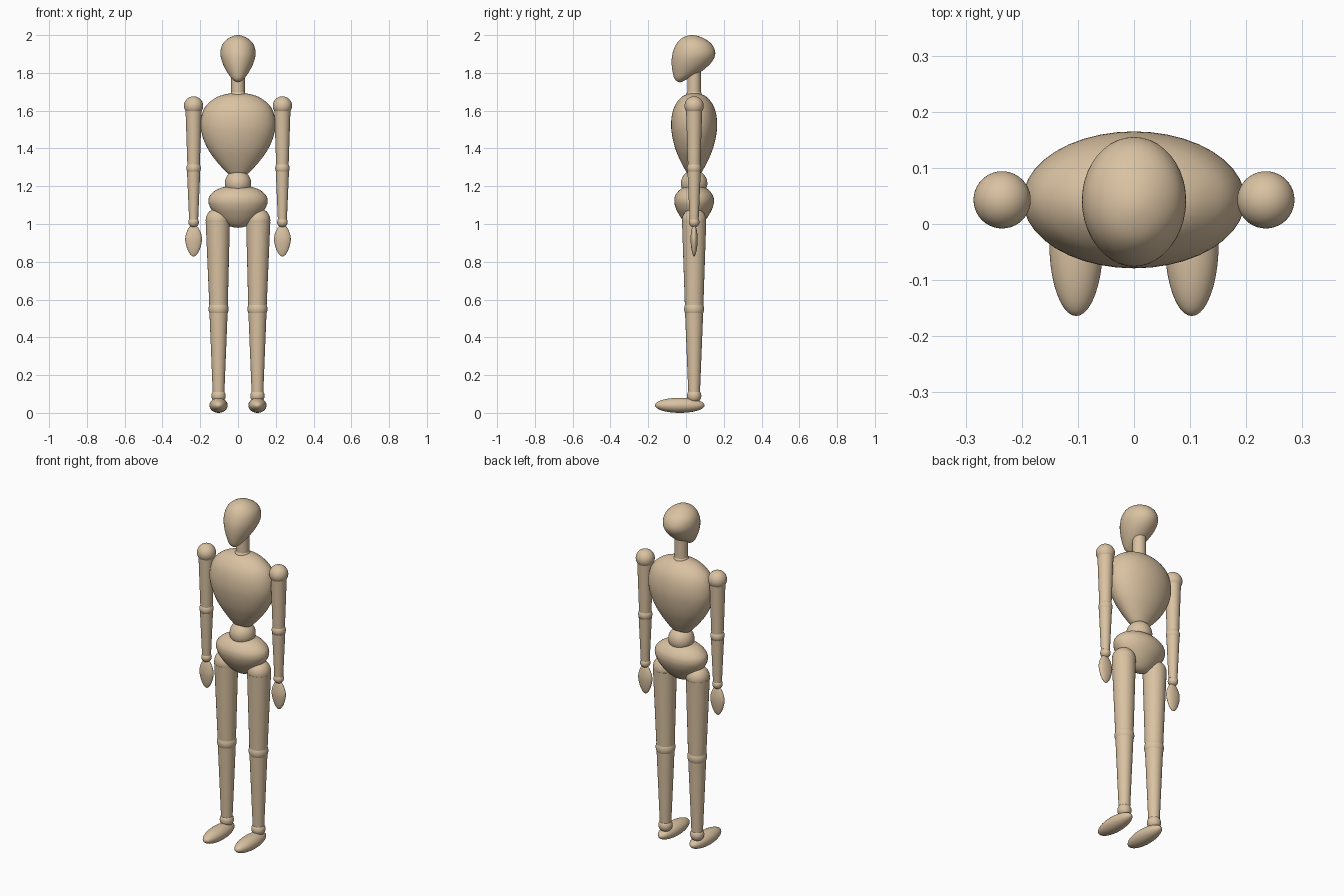
import bpy, bmesh, math

if "Cube" in bpy.data.objects:
    bpy.data.objects.remove(bpy.data.objects["Cube"])

wood = bpy.data.materials.new("pale_wood")
wood.diffuse_color = (0.70, 0.54, 0.36, 1)
wood.use_nodes = True
wood.node_tree.nodes["Principled BSDF"].inputs["Base Color"].default_value = wood.diffuse_color
CY = 0.043   # body axis in y
SEG = 40


def smooth_rings(pts, steps=5):
    """Catmull-Rom through (z, rx, ry, y); closed tips mirror past the pole."""
    def beyond(end, inner):
        if end[1] == 0:
            return (inner[0], -inner[1], -inner[2], 2 * end[3] - inner[3])
        return tuple(2 * a - b for a, b in zip(end, inner))
    p = [beyond(pts[0], pts[1])] + list(pts) + [beyond(pts[-1], pts[-2])]
    out = []
    for i in range(1, len(p) - 2):
        for s in range(steps):
            t = s / steps
            out.append(tuple(
                0.5 * (2 * b + (c - a) * t + (2 * a - 5 * b + 4 * c - d) * t * t
                       + (3 * b - a - 3 * c + d) * t ** 3)
                for a, b, c, d in zip(*p[i - 1:i + 3])))
    return out + [pts[-1]]


def loft(name, rings, x0=0.0, x1=None):
    """Skin stacked ellipses, with the centre drifting from x0 to x1."""
    x1 = x0 if x1 is None else x1
    bm = bmesh.new()
    za, zb = rings[0][0], rings[-1][0]
    loops = []
    for z, rx, ry, y in rings:
        cx = x0 + (x1 - x0) * (z - za) / (zb - za)
        if abs(rx) < 1e-6:
            loops.append([bm.verts.new((cx, y, z))])
        else:
            loops.append([bm.verts.new((cx + rx * math.cos(a), y + ry * math.sin(a), z))
                          for a in (2 * math.pi * k / SEG for k in range(SEG))])
    for lo, hi in zip(loops, loops[1:]):
        for k in range(SEG):
            n = (k + 1) % SEG
            if len(lo) == 1:
                bm.faces.new((lo[0], hi[n], hi[k]))
            elif len(hi) == 1:
                bm.faces.new((lo[k], lo[n], hi[0]))
            else:
                bm.faces.new((lo[k], lo[n], hi[n], hi[k]))
    for end in (loops[0], loops[-1]):
        if len(end) > 1:
            bm.faces.new(end)
    bmesh.ops.recalc_face_normals(bm, faces=bm.faces)
    me = bpy.data.meshes.new(name)
    bm.to_mesh(me)
    bm.free()
    finish(name, me)


def finish(name, me):
    me.materials.append(wood)
    ob = bpy.data.objects.new(name, me)
    bpy.context.collection.objects.link(ob)
    bpy.ops.object.select_all(action='DESELECT')
    ob.select_set(True)
    bpy.context.view_layer.objects.active = ob
    bpy.ops.object.shade_smooth_by_angle(angle=math.radians(40))


def ball(name, loc, size):
    bm = bmesh.new()
    bmesh.ops.create_uvsphere(bm, u_segments=SEG, v_segments=24, radius=1)
    for v in bm.verts:
        v.co = [c + p * s for c, p, s in zip(loc, v.co, size)]
    me = bpy.data.meshes.new(name)
    bm.to_mesh(me)
    bm.free()
    finish(name, me)


def joint(name, x, z, r):
    ball(name, (x, CY, z), (r, r, r))


def limb(name, x0, x1, profile):
    loft(name, [(z, r, r, CY) for z, r in profile], x0, x1)


# head: egg whose chin leans forward
head = [(1.75, 0, -0.032), (1.765, -0.058, 0.002), (1.80, -0.07, 0.07),
        (1.85, -0.076, 0.13), (1.90, -0.072, 0.155), (1.95, -0.053, 0.138),
        (1.985, -0.02, 0.09), (2.0, 0, 0.033)]
widths = [0, 0.028, 0.055, 0.081, 0.093, 0.083, 0.048, 0]
loft("head", smooth_rings([
    (z, w, (b - a) / 2 if w else 0, (a + b) / 2 if w else b)
    for (z, a, b), w in zip(head, widths)]))

# neck and collar
limb("neck", 0, 0, [(1.66, 0.036), (1.84, 0.036)])
joint("neck_base", 0, 1.675, 0.043)

# chest
chest = [(1.252, 0, 0), (1.262, 0.045, 0.03), (1.30, 0.086, 0.055),
         (1.35, 0.128, 0.08), (1.40, 0.161, 0.1), (1.46, 0.187, 0.115),
         (1.52, 0.198, 0.122), (1.58, 0.191, 0.117), (1.63, 0.166, 0.1),
         (1.67, 0.115, 0.069), (1.688, 0.06, 0.036), (1.695, 0, 0)]
loft("chest", smooth_rings([(z, a, b, CY) for z, a, b in chest]))

# waist and pelvis
joint("waist_ball", 0, 1.215, 0.07)
pelvis = [(0.98, 0), (0.99, 0.046), (1.02, 0.09), (1.06, 0.128), (1.09, 0.148),
          (1.12, 0.157), (1.15, 0.149), (1.18, 0.116), (1.197, 0.068), (1.205, 0)]
loft("pelvis", smooth_rings([(z, r, r * 0.67, CY) for z, r in pelvis]))

for side, s in (("left", 1), ("right", -1)):
    # arm
    ax = 0.235 * s
    joint(side + "_shoulder_ball", ax, 1.625, 0.051)
    limb(side + "_upper_arm", ax, ax, [(1.312, 0.033), (1.61, 0.043)])
    joint(side + "_elbow_ball", ax, 1.295, 0.038)
    limb(side + "_forearm", ax, ax, [(1.025, 0.024), (1.278, 0.035)])
    joint(side + "_wrist_ball", ax, 1.01, 0.028)
    hand = [(0.828, 0), (0.84, 0.018), (0.87, 0.034), (0.91, 0.044),
            (0.94, 0.042), (0.97, 0.031), (0.988, 0.018), (0.995, 0)]
    loft(side + "_hand", smooth_rings([(z, r, r * 0.43, CY) for z, r in hand]), ax)

    # leg
    lx = 0.103 * s
    joint(side + "_hip_ball", 0.107 * s, 1.02, 0.064)
    limb(side + "_thigh", lx, 0.107 * s, [(0.57, 0.049), (1.01, 0.064)])
    joint(side + "_knee_ball", lx, 0.55, 0.053)
    limb(side + "_shin", lx, lx, [(0.11, 0.031), (0.53, 0.048)])
    joint(side + "_ankle_ball", lx, 0.09, 0.038)
    ball(side + "_foot", (lx, -0.033, 0.04), (0.048, 0.131, 0.04))
